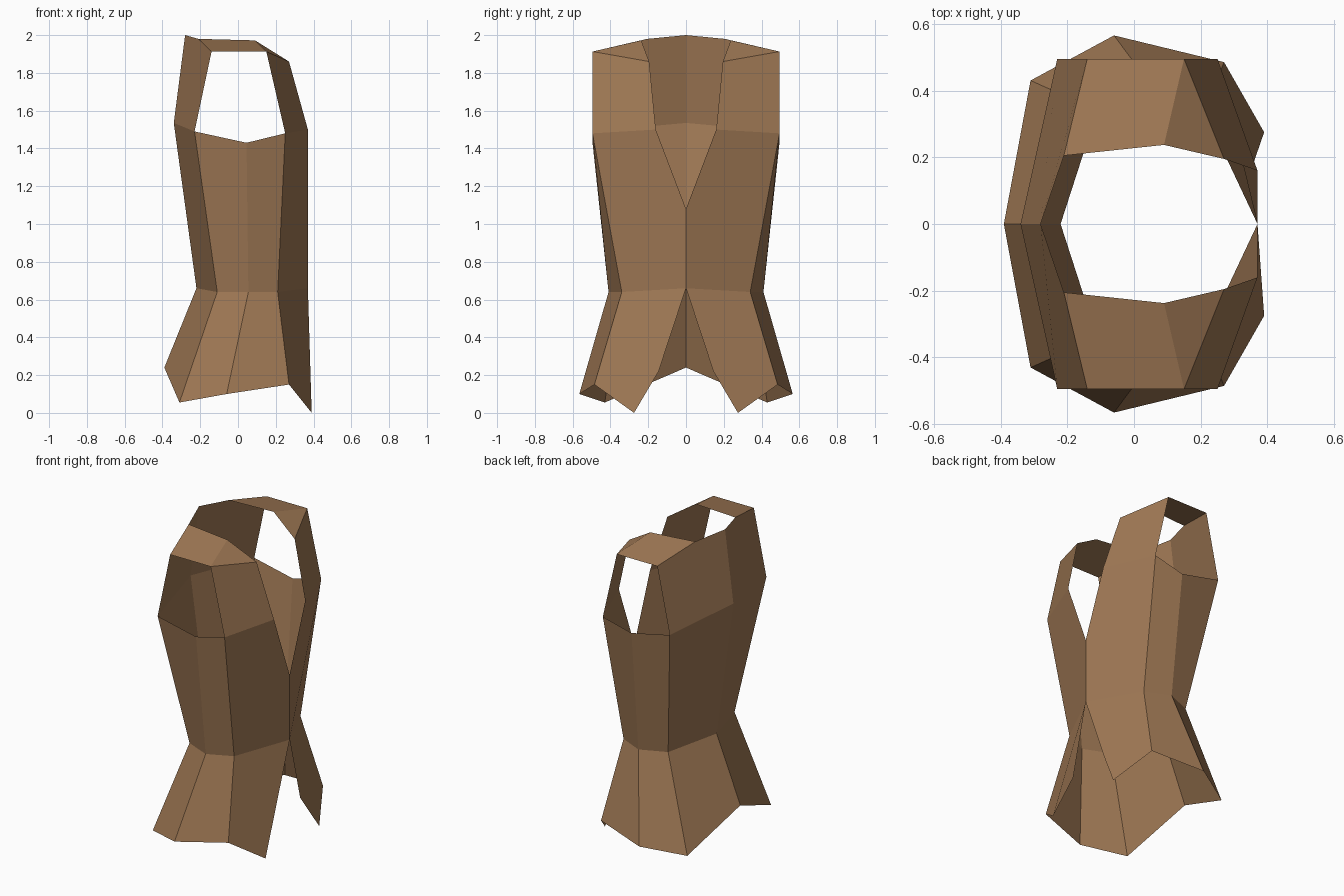
import bpy, bmesh

if "Cube" in bpy.data.objects:
    bpy.data.objects.remove(bpy.data.objects["Cube"])

# Half outlines of the vest, running from the back seam round the side to the front
HEM = [(-0.39, 0, 0.24), (-0.31, 0.43, 0.055), (-0.06, 0.565, 0.10),
       (0.27, 0.485, 0.15), (0.39, 0.275, 0.0)]
WAIST = [(-0.22, 0, 0.66), (-0.11, 0.34, 0.64), (0.055, 0.41, 0.64),
         (0.21, 0.34, 0.64), (0.37, 0, 0.66)]
CHEST = [(-0.34, 0, 1.535), (-0.23, 0.495, 1.49), (0.045, 0.495, 1.43),
         (0.25, 0.495, 1.48), (0.37, 0.16, 1.50)]
HEM_NOTCH = (0.345, 0.145, 0.22)
NECK_POINT = (0.37, 0, 1.08)
COLLAR = [(-0.28, 0, 2.0), (-0.21, 0.205, 1.98), (0.09, 0.237, 1.972), (0.27, 0.195, 1.86)]
ARM_TOP = [(-0.14, 0.495, 1.913), (0.15, 0.495, 1.913)]

bm = bmesh.new()


def verts(points):
    return [bm.verts.new(p) for p in points]


def bridge(lower, upper, count):
    for i in range(count):
        bm.faces.new((lower[i], upper[i], upper[i + 1], lower[i + 1]))


hem, waist, chest = verts(HEM), verts(WAIST), verts(CHEST)
collar, arm = verts(COLLAR), verts(ARM_TOP)
notch, neck = verts([HEM_NOTCH, NECK_POINT])

# Skirt and body panels, with the front pair cut away at the opening
bridge(hem, waist, 3)
bridge(waist, chest, 3)
bm.faces.new((hem[3], waist[3], waist[4], notch, hem[4]))
bm.faces.new((waist[3], chest[3], chest[4], neck, waist[4]))

# Upper back, shoulder and upper front, leaving the armhole open
bm.faces.new((chest[0], collar[0], collar[1], arm[0], chest[1]))
bm.faces.new((arm[0], collar[1], collar[2], arm[1]))
bm.faces.new((arm[1], collar[2], collar[3]))
bm.faces.new((chest[3], arm[1], collar[3], chest[4]))

mesh = bpy.data.meshes.new("vest")
bm.to_mesh(mesh)
bm.free()
vest = bpy.data.objects.new("vest", mesh)
bpy.context.collection.objects.link(vest)

# Mirror the half across the centre seam
mirror = vest.modifiers.new("mirror", 'MIRROR')
mirror.use_axis = (False, True, False)
mirror.use_clip = True

leather = bpy.data.materials.new("brown_leather")
leather.diffuse_color = (0.35, 0.19, 0.09, 1)
leather.use_nodes = True
leather.node_tree.nodes["Principled BSDF"].inputs["Base Color"].default_value = leather.diffuse_color
mesh.materials.append(leather)
